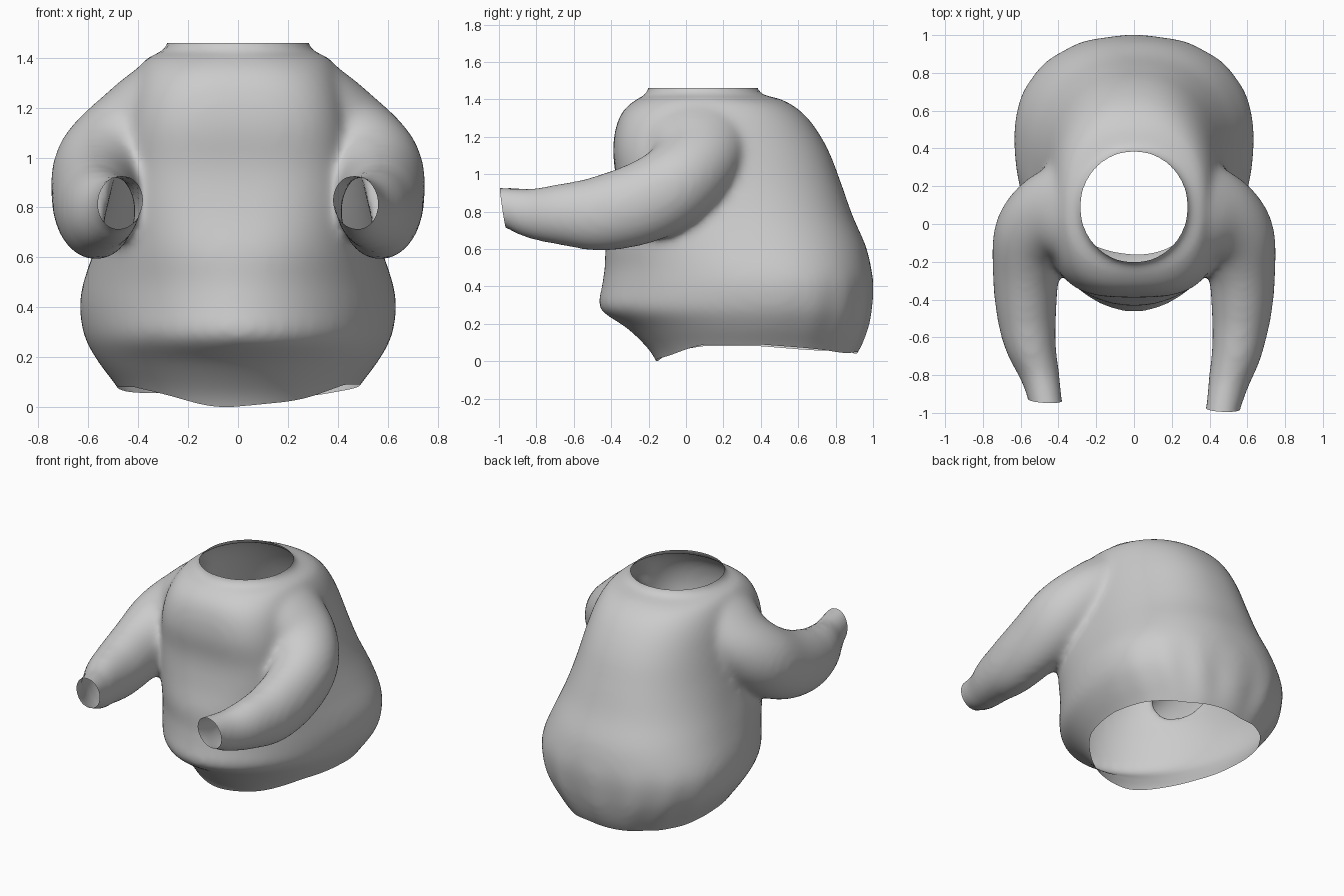
import bpy, bmesh, math
from mathutils import Vector

if "Cube" in bpy.data.objects:
    bpy.data.objects.remove(bpy.data.objects["Cube"])


def smooth_rows(rows, steps):
    """Catmull-Rom interpolation through rows of numbers."""
    out = []
    for i in range(len(rows) - 1):
        a, b = rows[max(i - 1, 0)], rows[i]
        c, d = rows[i + 1], rows[min(i + 2, len(rows) - 1)]
        for s in range(steps):
            t = s / steps
            out.append([0.5 * (2 * q + (r - p) * t + (2 * p - 5 * q + 4 * r - u) * t * t
                               + (3 * q - p - 3 * r + u) * t ** 3)
                        for p, q, r, u in zip(a, b, c, d)])
    out.append(list(rows[-1]))
    return out


def loft(bm, rings):
    """Skin a list of point rings and cap both ends."""
    loops = [[bm.verts.new(p) for p in ring] for ring in rings]
    n = len(loops[0])
    for a, b in zip(loops, loops[1:]):
        for i in range(n):
            bm.faces.new((a[i], a[(i + 1) % n], b[(i + 1) % n], b[i]))
    bm.faces.new(loops[0][::-1])
    bm.faces.new(loops[-1])


def power(v, e):
    return math.copysign(abs(v) ** e, v)


SEG = 72
# Torso sections: z, half width, front y, back y, y of widest point, front roundness
TORSO = [
    (-0.12, 0.40, -0.12, 0.84, 0.42, 0.95), (0.00, 0.44, -0.16, 0.89, 0.42, 0.95),
    (0.08, 0.485, -0.215, 0.935, 0.43, 0.97), (0.18, 0.56, -0.32, 0.97, 0.44, 1.0),
    (0.28, 0.615, -0.46, 0.99, 0.45, 1.04), (0.40, 0.635, -0.45, 1.00, 0.45, 1.04),
    (0.50, 0.62, -0.435, 0.99, 0.43, 1.0), (0.62, 0.58, -0.43, 0.96, 0.38, 0.9),
    (0.78, 0.53, -0.395, 0.89, 0.30, 0.74), (0.95, 0.49, -0.375, 0.83, 0.22, 0.64),
    (1.12, 0.46, -0.39, 0.765, 0.16, 0.62), (1.25, 0.435, -0.375, 0.69, 0.13, 0.66),
    (1.34, 0.405, -0.335, 0.61, 0.11, 0.74), (1.40, 0.365, -0.265, 0.51, 0.09, 0.85),
    (1.425, 0.305, -0.215, 0.41, 0.09, 0.97), (1.46, 0.28, -0.20, 0.38, 0.09, 1.0),
    (1.56, 0.285, -0.205, 0.38, 0.09, 1.0),
]
# Right sleeve: centre x, y, z, side radius, vertical radius
SLEEVE = [
    (0.14, 0.06, 1.24, 0.32, 0.18), (0.27, 0.06, 1.20, 0.30, 0.205),
    (0.42, 0.04, 1.06, 0.25, 0.22), (0.53, -0.06, 0.94, 0.215, 0.225),
    (0.57, -0.24, 0.845, 0.18, 0.22), (0.57, -0.46, 0.79, 0.16, 0.202),
    (0.547, -0.65, 0.785, 0.136, 0.168), (0.505, -0.80, 0.79, 0.11, 0.138),
    (0.475, -0.93, 0.82, 0.093, 0.108), (0.45, -1.08, 0.84, 0.088, 0.10),
]

bm = bmesh.new()

# Torso, with soft gathers low on the back
rings = []
for z, w, yf, yb, ym, e in smooth_rows(TORSO, 5):
    ring = []
    for i in range(SEG):
        a = 2 * math.pi * i / SEG
        back = math.sin(a) > 0
        k = (0.88 if z < 1.4 else 1.0) if back else e
        c, s = power(math.cos(a), k), power(math.sin(a), k)
        fold = 1.0
        if back:
            fold += 0.016 * s * math.cos(16 * a) * max(0, 1 - abs(z - 0.2) / 0.3)
        ring.append((w * c * fold, ym + (yb - ym if back else ym - yf) * s * fold, z))
    rings.append(ring)
loft(bm, rings)

# Sleeves, mirrored left and right
path = smooth_rows(SLEEVE, 5)
for side in (1, -1):
    rings = []
    for k, row in enumerate(path):
        p = Vector(row[:3])
        t = (Vector(path[min(k + 1, len(path) - 1)][:3]) - Vector(path[max(k - 1, 0)][:3])).normalized()
        flat = Vector((-t.y, t.x, 0)).normalized()
        up = flat.cross(t).normalized()
        ring = []
        for i in range(32):
            a = side * 2 * math.pi * i / 32
            q = p + flat * row[3] * math.cos(a) + up * row[4] * math.sin(a)
            ring.append((q.x * side, q.y, q.z))
        rings.append(ring)
    loft(bm, rings)
bmesh.ops.recalc_face_normals(bm, faces=bm.faces)

mesh = bpy.data.meshes.new("sweater")
bm.to_mesh(mesh)
bm.free()
sweater = bpy.data.objects.new("sweater", mesh)
bpy.context.collection.objects.link(sweater)
bpy.context.view_layer.objects.active = sweater
sweater.select_set(True)

# Fuse the parts into one cloth and soften the joins
fuse = sweater.modifiers.new("fuse", 'REMESH')
fuse.mode = 'VOXEL'
fuse.voxel_size = 0.02
soften = sweater.modifiers.new("soften", 'SMOOTH')
soften.factor = 0.5
soften.iterations = 18
for name in ("fuse", "soften"):
    bpy.ops.object.modifier_apply(modifier=name)


def hem(x, y):
    """Height of the wavy bottom edge."""
    front = max(0, min(1, (0.10 - y) / 0.26))
    back = max(0, min(1, (y - 0.4) / 0.5))
    return 0.085 - 0.083 * front * max(0, 1 - (x / 0.6) ** 2) - 0.04 * back + 0.005 * math.sin(17 * x)


def open_end(bm, point, normal):
    """Cut away everything past a plane, leaving an open edge."""
    bmesh.ops.bisect_plane(bm, geom=bm.verts[:] + bm.edges[:] + bm.faces[:], dist=1e-5,
                           plane_co=point, plane_no=normal, clear_outer=True)


# Open the neck, cuffs and bottom hem
bm = bmesh.new()
bm.from_mesh(sweater.data)
open_end(bm, (0, 0, 1.46), (0, 0, 1))
open_end(bm, (0, -0.955, 0.82), (0, -1, -0.15))
for v in bm.verts:
    v.co.z -= hem(v.co.x, v.co.y)
open_end(bm, (0, 0, 0), (0, 0, -1))
for v in bm.verts:
    v.co.z += hem(v.co.x, v.co.y)
    v.co.y -= 0.05 * v.co.x * max(0, min(1, (-0.6 - v.co.y) / 0.3))
bm.to_mesh(sweater.data)
bm.free()

for p in sweater.data.polygons:
    p.use_smooth = True
